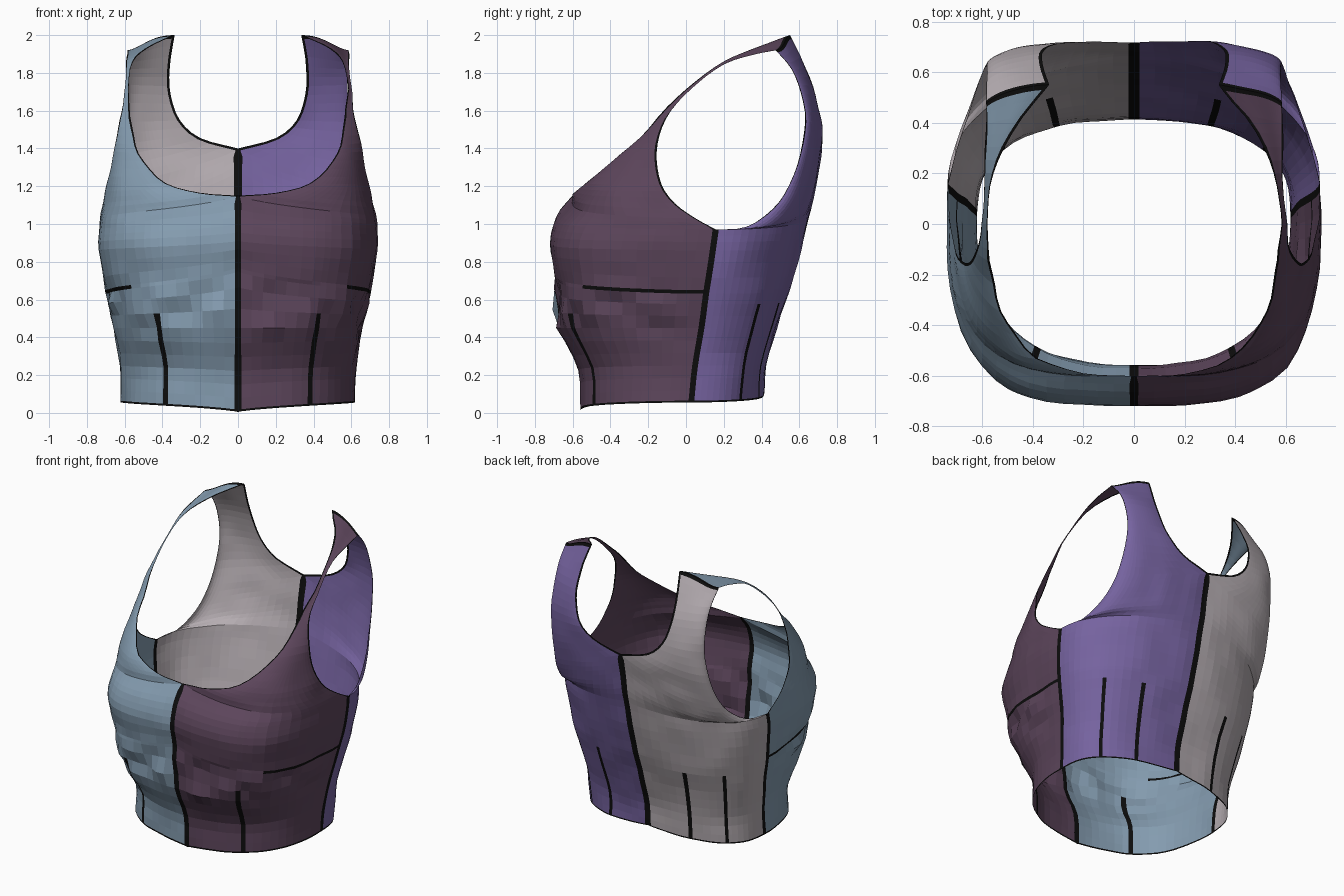
import bpy, math
from mathutils import Vector, noise

if "Cube" in bpy.data.objects:
    bpy.data.objects.remove(bpy.data.objects["Cube"])


def material(name, rgb):
    m = bpy.data.materials.new(name)
    m.diffuse_color = (*rgb, 1)
    m.use_nodes = True
    m.node_tree.nodes["Principled BSDF"].inputs["Base Color"].default_value = m.diffuse_color
    return m


BLUE = material("dusty blue", (0.23, 0.33, 0.43))
PLUM = material("dark plum", (0.108, 0.060, 0.105))
PURPLE = material("violet", (0.18, 0.125, 0.35))
GREY = material("warm grey", (0.46, 0.415, 0.44))
BLACK = material("seam black", (0.004, 0.004, 0.004))

# Key rows: inner point (centre line, then neckline), outer point
# (side seam, then armhole), roundness of the section between them
SIDE = [(.62, .03, .055), (.625, .05, .25), (.66, .085, .45),
        (.70, .11, .64), (.735, .145, .86), (.735, .16, .97)]
FRONT_IN = [(0, -.56, .005), (0, -.57, .22), (0, -.67, .45), (0, -.69, .76),
            (0, -.72, .91), (0, -.685, 1.04), (0, -.605, 1.15), (.2, -.59, 1.165),
            (.38, -.53, 1.215), (.5, -.395, 1.33), (.55, -.24, 1.46),
            (.572, -.10, 1.62), (.578, .05, 1.755), (.555, .2, 1.86),
            (.48, .36, 1.93), (.335, .55, 2.0)]
FRONT_OUT = SIDE + [(.73, .05, 1.03), (.715, -.06, 1.11), (.695, -.13, 1.21),
                    (.665, -.155, 1.34), (.64, -.14, 1.47), (.615, -.08, 1.60),
                    (.597, .05, 1.735), (.59, .2, 1.845), (.587, .35, 1.895),
                    (.585, .475, 1.92)]
FRONT_N = [2.6, 2.6, 3, 3.3, 3.5, 3.4, 3.3, 2.5, 1.9, 1.5, 1.3, 1.2, 1.2, 1.2, 1.2, 1.4]
BACK_IN = [(0, .41, .10), (0, .425, .25), (0, .48, .45), (0, .55, .66),
           (0, .61, .87), (0, .65, 1.05), (0, .68, 1.2), (0, .70, 1.32),
           (0, .715, 1.4), (.2, .72, 1.455), (.31, .715, 1.55),
           (.355, .685, 1.68), (.36, .63, 1.83), (.335, .55, 2.0)]
BACK_OUT = SIDE + [(.69, .32, .985), (.645, .46, 1.08), (.615, .55, 1.21),
                   (.595, .605, 1.37), (.582, .63, 1.54), (.58, .61, 1.69),
                   (.582, .56, 1.82), (.585, .475, 1.92)]
BACK_N = [2.6, 2.6, 2.5, 2.35, 2.15, 2.05, 2.05, 2.05, 2, 1.9, 1.8, 1.7, 1.6, 1.4]


def spline(pts, t):
    """Catmull-Rom through the points, t counted in points."""
    i = max(0, min(int(t), len(pts) - 2))
    f = t - i
    b, c = Vector(pts[i]), Vector(pts[i + 1])
    a = Vector(pts[i - 1]) if i > 0 else 2 * b - c
    d = Vector(pts[i + 2]) if i + 2 < len(pts) else 2 * c - b
    return b + .5 * f * ((c - a) + f * ((2 * a - 5 * b + 4 * c - d)
                                        + f * (3 * (b - c) + d - a)))


def broken_spline(pts, t, k):
    """Spline with a corner at point k."""
    return spline(pts[:k + 1], t) if t < k else spline(pts[k:], t - k)


def surface_point(p, q, n, u, sign, wrinkled):
    """Superellipse quarter from p to q, with cloth wrinkles."""
    a = u * math.pi / 2
    s, c = math.sin(a), max(math.cos(a), 0)
    r = (s ** n + c ** n) ** (-1 / n)
    rise = .75 + 1.25 * max(0, min(1, (p.z - 1.8) / .2))   # domed shoulder
    v = Vector((sign * (p.x + (q.x - p.x) * r * s),
                q.y + (p.y - q.y) * r * c,
                p.z + (q.z - p.z) * s ** rise))
    out = Vector((v.x, v.y, 0)).normalized()
    d = .009 * noise.noise(v * 6)
    if wrinkled:
        fold = math.exp(-((v.z - .55) / .12) ** 2) * (1 - u ** 4)
        d += .075 * fold * noise.noise(Vector((v.x * 6, v.y * 6, v.z * 10)))
    return v + out * d


def panel(name, ins, outs, ns, neck_row, darts, dart_top, sign, cloth, front):
    last = len(ins) - 1
    # rows: fine hem row, bust dart row and shoulder seam row
    rows = [k / 3 for k in range(3 * last + 1)]
    rows = sorted([t for t in rows if abs(t - 3) > .01] + [.05, 2.955, 3.045, last - .11])
    # columns: narrow dart columns among even ones
    mids = [k / 18 for k in range(19) if all(abs(k / 18 - d) > .025 for d in darts)]
    mids = sorted(mids + [d + e for d in darts for e in (-.014, .014)])
    verts, grid_u = [], [0] + mids + [1]
    w = len(grid_u)
    for t in rows:
        p, q = broken_spline(ins, t, neck_row), broken_spline(outs, t, 5)
        i = min(int(t), last - 1)
        n = ns[i] + (ns[i + 1] - ns[i]) * (t - i)
        length = (q - p).length
        e0 = min(.12, (.016 if t < neck_row else .009) / length)
        e1 = min(.12, (.016 if t <= 5 else .009) / length)
        us = [0] + [e0 + (1 - e0 - e1) * m for m in mids] + [1]
        verts += [surface_point(p, q, n, u, sign, front) for u in us]
    faces, mats = [], []
    for r in range(len(rows) - 1):
        t = (rows[r] + rows[r + 1]) / 2
        for c in range(w - 1):
            f = [r * w + c, r * w + c + 1, (r + 1) * w + c + 1, (r + 1) * w + c]
            u = (grid_u[c] + grid_u[c + 1]) / 2
            z = sum(verts[k].z for k in f) / 4
            edge = c in (0, w - 2) or t < .05 or t > last - .11
            dart = z < dart_top and any(abs(u - d) < .005 for d in darts)
            bust = front and abs(t - 3) < .04 and u > .5
            faces.append(f if (sign > 0) == front else f[::-1])
            mats.append(1 if edge or dart or bust else 0)
    me = bpy.data.meshes.new(name)
    me.from_pydata(verts, [], faces)
    me.materials.append(cloth)
    me.materials.append(BLACK)
    me.polygons.foreach_set("material_index", mats)
    me.update()
    bpy.context.collection.objects.link(bpy.data.objects.new(name, me))


# Four cloth panels: a front pair and a back pair
for sign, side, front_cloth, back_cloth in ((-1, "left", BLUE, GREY), (1, "right", PLUM, PURPLE)):
    panel("front_panel_" + side, FRONT_IN, FRONT_OUT, FRONT_N, 6, [.385], .53,
          sign, front_cloth, True)
    panel("back_panel_" + side, BACK_IN, BACK_OUT, BACK_N, 8, [.30, .567], .57,
          sign, back_cloth, False)
